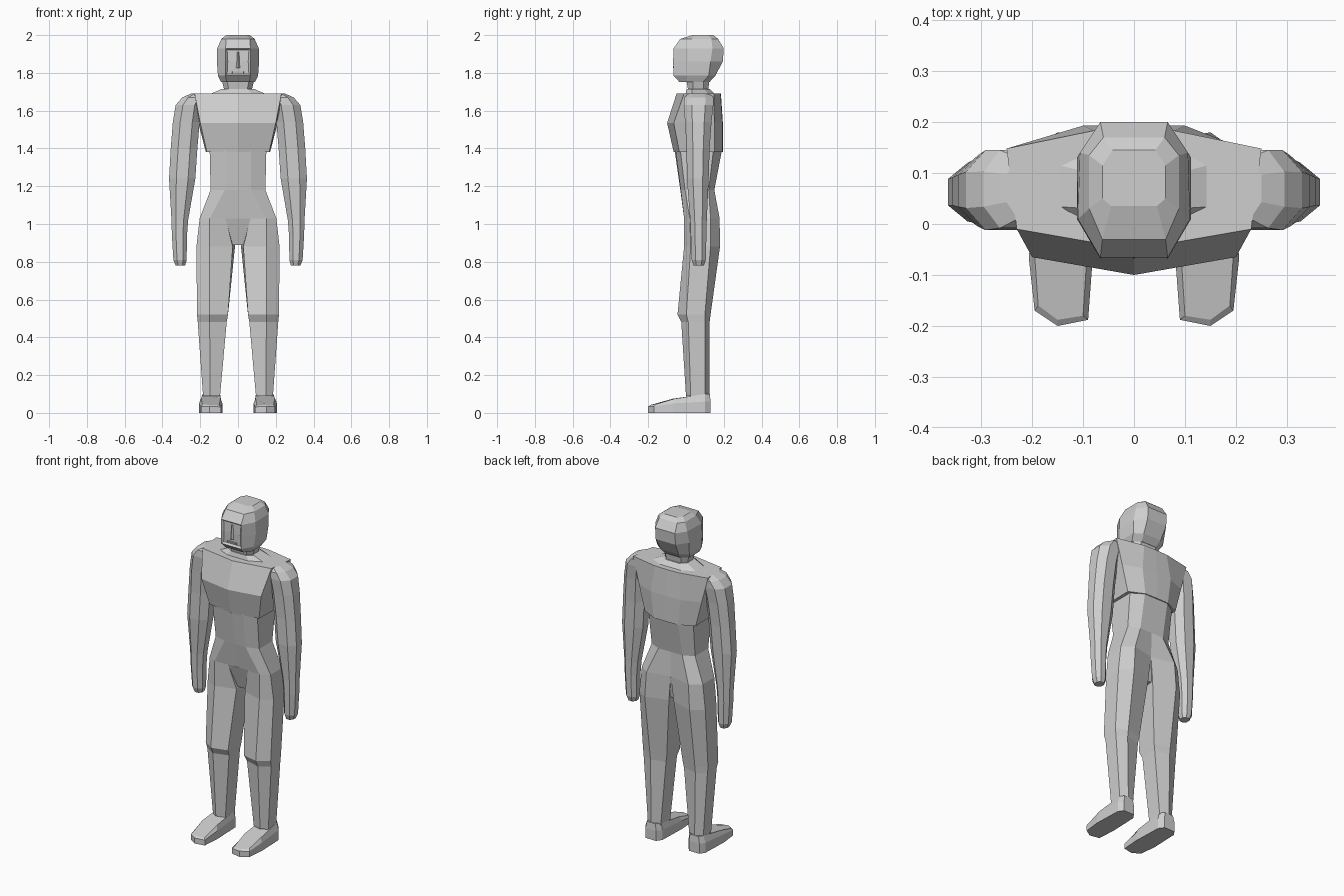
import bpy, bmesh, math

grey = bpy.data.materials.new("light_grey")
grey.diffuse_color = (0.62, 0.62, 0.62, 1)


def loft(name, sections, mirror=False, inset_front=False):
    """Skin a stack of (z, outline) sections; z may be a number or one per point."""
    bm = bmesh.new()
    rings = []
    for z, pts in sections:
        zs = z if isinstance(z, (list, tuple)) else [z] * len(pts)
        rings.append([bm.verts.new((x, y, h)) for (x, y), h in zip(pts, zs)])
    n = len(rings[0])
    for a, b in zip(rings, rings[1:]):
        for i in range(n):
            j = (i + 1) % n
            bm.faces.new((a[i], a[j], b[j], b[i]))
    bm.faces.new(rings[0])
    bm.faces.new(rings[-1])
    bmesh.ops.recalc_face_normals(bm, faces=bm.faces)
    if inset_front:
        bm.normal_update()
        front = [f for f in bm.faces if f.normal.y < -0.95]
        bmesh.ops.inset_region(bm, faces=front, thickness=0.012, depth=-0.012)
    me = bpy.data.meshes.new(name)
    bm.to_mesh(me)
    bm.free()
    me.materials.append(grey)
    ob = bpy.data.objects.new(name, me)
    bpy.context.collection.objects.link(ob)
    if mirror:
        ob.modifiers.new("other_side", 'MIRROR')
    return ob


def sym(half):
    """Close a right-hand outline (front to back) with its mirror image."""
    return half + [(-x, y) for x, y in reversed(half) if x > 0]


def oval(x0, x1, y0, y1, k=0.45):
    """Eight-sided outline filling a rectangle."""
    cx, cy, rx, ry = (x0 + x1) / 2, (y0 + y1) / 2, (x1 - x0) / 2, (y1 - y0) / 2
    return [(cx + rx * a, cy + ry * b) for a, b in
            ((-k, -1), (k, -1), (1, -k), (1, k), (k, 1), (-k, 1), (-1, k), (-1, -k))]


# Chest, keeled at the front
loft("chest", [
    (1.38, sym([(0, -.065), (.165, -.035), (.17, .15), (.08, .193), (0, .195)])),
    (1.535, sym([(0, -.10), (.2, -.065), (.21, .15), (.1, .193), (0, .195)])),
    (1.69, sym([(0, -.05), (.23, -.01), (.25, .148), (.08, .183), (0, .185)])),
])

# Waist and hips
loft("waist", [
    (1.03, sym([(0, 0), (.15, -.01), (.203, .02), (.203, .13), (.14, .178), (0, .145)])),
    (1.18, sym([(0, -.03), (.07, -.028), (.145, -.005), (.145, .12), (.08, .15), (0, .15)])),
    (1.39, sym([(0, -.06), (.07, -.055), (.15, -.03), (.15, .145), (.08, .19), (0, .19)])),
])

# Crotch wedge
loft("crotch", [
    (.89, sym([(.03, .04), (.03, .12)])),
    (1.03, sym([(.068, -.002), (.068, .145)])),
])

# Legs with a stepped knee
loft("leg", [
    (.09, [(.095, .015), (.148, 0), (.185, .025), (.185, .1), (.145, .125), (.095, .105)]),
    (.48, [(.06, 0), (.15, -.025), (.213, .012), (.213, .1), (.15, .125), (.06, .105)]),
    (.52, [(.053, -.02), (.15, -.045), (.217, .002), (.217, .1), (.15, .13), (.053, .108)]),
    (.88, [(.028, .025), (.15, -.01), (.22, .025), (.22, .13), (.15, .18), (.016, .14)]),
    (1.03, [(.066, 0), (.15, -.01), (.203, .02), (.203, .13), (.14, .178), (0, .145)]),
], mirror=True)

# Feet, sloping from ankle to toe
foot = [(.09, -.188), (.15, -.2), (.195, -.17), (.206, -.07), (.2, .1), (.18, .13),
        (.11, .13), (.088, .1), (.082, -.08)]
top = [(.1, -.18), (.15, -.188), (.188, -.16), (.195, -.06), (.187, .1), (.172, .126),
       (.115, .126), (.095, .1), (.093, -.07)]
loft("foot", [
    (0, foot),
    ([.032, .034, .034, .05, .06, .06, .06, .06, .05], foot),
    ([.04, .042, .045, .075, .1, .1, .1, .1, .075], top),
], mirror=True)

# Arms from fist to shoulder cap
loft("arm", [
    (.78, oval(.28, .33, .04, .095)),
    (.81, oval(.272, .342, .03, .105)),
    (.94, oval(.27, .35, .025, .108)),
    (1.02, oval(.264, .352, .022, .11)),
    (1.24, oval(.226, .365, .005, .12)),
    (1.4, oval(.215, .356, .003, .125)),
    (1.54, oval(.203, .345, -.005, .135)),
    (1.63, oval(.19, .33, -.012, .145)),
    (1.67, oval(.18, .295, -.008, .145)),
    (1.69, oval(.17, .25, .01, .13)),
], mirror=True)

# Sloping collar and neck
loft("collar", [
    (1.68, sym([(.08, -.005), (.165, .035), (.165, .12), (.08, .16)])),
    (1.715, sym([(.05, .005), (.085, .03), (.085, .1), (.05, .125)])),
])
loft("neck", [
    (1.69, sym([(.045, .015), (.068, .04), (.068, .09), (.045, .115)])),
    (1.77, sym([(.06, 0), (.088, .035), (.088, .095), (.055, .125)])),
])

# Head with a recessed face
loft("head", [
    (1.752, sym([(.06, -.035), (.09, .0), (.09, .09), (.05, .125)])),
    (1.785, sym([(.066, -.066), (.106, 0), (.106, .12), (.06, .155)])),
    (1.86, sym([(.066, -.068), (.112, .01), (.112, .13), (.066, .195)])),
    (1.93, sym([(.066, -.066), (.11, .01), (.106, .14), (.066, .2)])),
    (1.98, sym([(.062, -.03), (.088, .03), (.088, .135), (.06, .17)])),
    (2.0, sym([(.045, .035), (.062, .05), (.062, .115), (.042, .145)])),
], inset_front=True)

# Nose and lips inside the face recess
loft("nose", [
    (1.825, sym([(0, -.069), (.014, -.05), (0, -.045)])),
    (1.91, sym([(0, -.059), (.01, -.05), (0, -.045)])),
])
loft("lips", [
    (1.798, sym([(.03, -.06), (.034, -.045)])),
    (1.808, sym([(.03, -.062), (.034, -.045)])),
])
